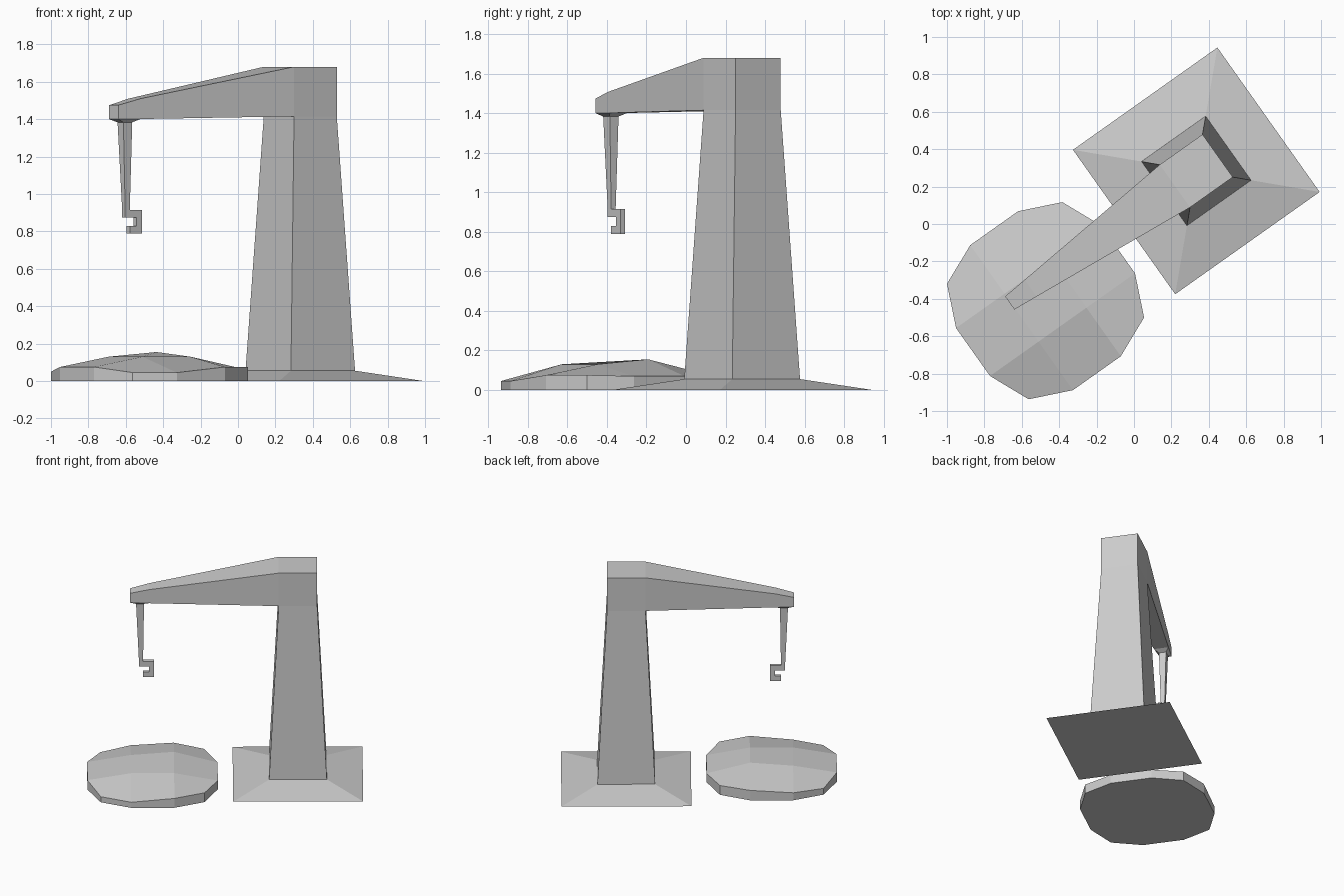
import bpy, bmesh
from math import radians
from mathutils import Vector

if "Cube" in bpy.data.objects:
    bpy.data.objects.remove(bpy.data.objects["Cube"])

TURN = radians(35.3)


def place(bm, fit):
    """Move the vertices of a face to the given (low, high) range on each axis."""
    def apply(verts):
        mid = sum((v.co for v in verts), Vector()) / len(verts)
        for v in verts:
            for i, (lo, hi) in enumerate(fit):
                v.co[i] = lo if v.co[i] < mid[i] else hi
        bm.normal_update()
    return apply


def grow(bm, face, x, y, z):
    """Extrude a face and fit the new cap into the given ranges."""
    face = bmesh.ops.extrude_discrete_faces(bm, faces=[face])["faces"][0]
    place(bm, (x, y, z))(list(face.verts))
    return face


def side(bm, face, direction):
    """Neighbour of a face that looks most in a direction."""
    near = {f for e in face.edges for f in e.link_faces if f is not face}
    return max(near, key=lambda f: f.normal.dot(Vector(direction)))


def half(w):
    return (-w, w)


def at(p):
    return (p, p)


def finish(bm, name, loc):
    bmesh.ops.recalc_face_normals(bm, faces=bm.faces)
    mesh = bpy.data.meshes.new(name)
    bm.to_mesh(mesh)
    bm.free()
    ob = bpy.data.objects.new(name, mesh)
    ob.location = loc
    ob.rotation_euler.z = TURN
    bpy.context.collection.objects.link(ob)


# Sloped foot, tapering post and straight head
bm = bmesh.new()
bmesh.ops.create_cube(bm, size=2)
for v in bm.verts:
    w = 0.21 if v.co.z > 0 else 0.473
    v.co = (v.co.x * w, v.co.y * w, 0.055 if v.co.z > 0 else 0)
bm.normal_update()
cap = max(bm.faces, key=lambda f: f.calc_center_median().z)
cap = grow(bm, cap, half(0.14), half(0.14), at(1.415))
cap = grow(bm, cap, half(0.14), half(0.14), at(1.68))

# Boom tapering to its tip
cap = side(bm, cap, (-1, 0, 0))
cap = grow(bm, cap, at(-1.085), half(0.055), (1.401, 1.51))
cap = grow(bm, cap, at(-1.222), half(0.043), (1.40, 1.475))

# Collar and hanging cable
cap = side(bm, cap, (0, 0, -1))
cap = grow(bm, cap, (-1.178, -1.12), half(0.027), at(1.383))
cap = grow(bm, cap, (-1.157, -1.127), half(0.014), at(0.915))
cap = grow(bm, cap, (-1.157, -1.127), half(0.014), at(0.875))

# Square hook
cap = side(bm, cap, (1, 0, 0))
cap = grow(bm, cap, at(-1.083), half(0.014), (0.875, 0.915))
cap = grow(bm, cap, at(-1.047), half(0.014), (0.875, 0.915))
cap = side(bm, cap, (0, 0, -1))
cap = grow(bm, cap, (-1.083, -1.047), half(0.014), at(0.83))
cap = grow(bm, cap, (-1.083, -1.047), half(0.014), at(0.79))
cap = side(bm, cap, (-1, 0, 0))
grow(bm, cap, at(-1.127), half(0.014), (0.79, 0.83))
finish(bm, "crane", (0.333, 0.284, 0))

# Rounded mound: 3 x 3 patch with pulled-in corners and uneven heights
heights = [[0.045, 0.045, 0.075, 0.075],
           [0.075, 0.13, 0.13, 0.07],
           [0.075, 0.13, 0.155, 0.07],
           [0.05, 0.06, 0.08, 0.075]]
bm = bmesh.new()
grid = []
for j in range(4):
    row = []
    for i in range(4):
        corner = i in (0, 3) and j in (0, 3)
        step = (-0.378, 0, 0, 0.378) if corner else (-0.475, -0.157, 0.157, 0.475)
        row.append(bm.verts.new((step[i], step[j], heights[j][i])))
    grid.append(row)
for j in range(3):
    for i in range(3):
        bm.faces.new((grid[j][i], grid[j][i + 1], grid[j + 1][i + 1], grid[j + 1][i]))

# Mound wall and flat underside
rim = grid[0] + [grid[1][3], grid[2][3]] + grid[3][::-1] + [grid[2][0], grid[1][0]]
low = [bm.verts.new((v.co.x, v.co.y, 0)) for v in rim]
for k in range(len(rim)):
    n = (k + 1) % len(rim)
    bm.faces.new((low[k], low[n], rim[n], rim[k]))
bm.faces.new(low[::-1])
finish(bm, "mound", (-0.473, -0.41, 0))
